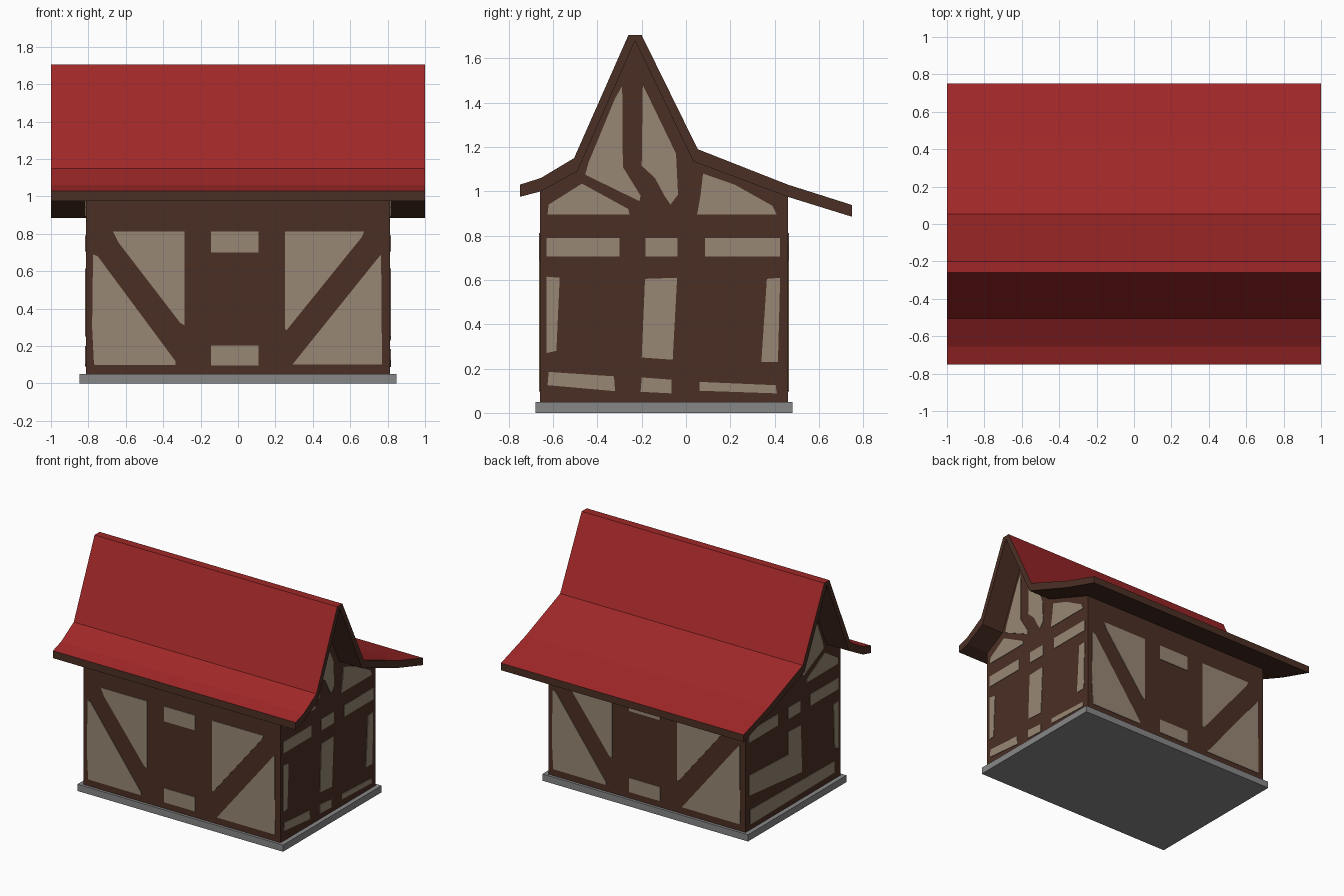
import bpy, bmesh


def material(name, rgb):
    lin = [((c / 255 + 0.055) / 1.055) ** 2.4 for c in rgb]
    m = bpy.data.materials.new(name)
    m.diffuse_color = (*lin, 1)
    return m


timber = material("dark timber", (75, 47, 36))
plaster = material("beige plaster", (151, 135, 116))
tiles = material("red tiles", (160, 39, 40))
stone = material("grey stone", (135, 135, 135))


def prisms(name, outlines, axis, d0, d1, mats):
    """Extrude 2D outlines from d0 to d1 along x (outline = y,z) or y (outline = x,z)."""
    bm = bmesh.new()
    for pts in outlines:
        def ring(d):
            return [bm.verts.new((d, u, v) if axis == "x" else (u, d, v)) for u, v in pts]
        a, b = ring(d0), ring(d1)
        bm.faces.new(a)
        bm.faces.new(b[::-1])
        n = len(pts)
        for i in range(n):
            j = (i + 1) % n
            bm.faces.new((a[j], a[i], b[i], b[j]))
    bmesh.ops.recalc_face_normals(bm, faces=bm.faces)
    me = bpy.data.meshes.new(name)
    bm.to_mesh(me)
    bm.free()
    for m in mats:
        me.materials.append(m)
    ob = bpy.data.objects.new(name, me)
    bpy.context.collection.objects.link(ob)
    return ob


def rect(u0, u1, v0, v1):
    return [(u0, v0), (u1, v0), (u1, v1), (u0, v1)]


# Stone base
prisms("stone_base", [rect(-0.68, 0.48, 0, 0.05)], "x", -0.847, 0.847, [stone])

# House body with gable ends
body = [(-0.66, 0.05), (0.46, 0.05), (0.46, 0.985), (0.035, 1.145),
        (-0.23, 1.69), (-0.492, 1.10), (-0.66, 1.01)]
prisms("house_body", [body], "x", -0.813, 0.813, [timber])

# Roof: red on top, timber at the edges and underneath
outer = [(-0.75, 1.03), (-0.655, 1.06), (-0.505, 1.15), (-0.26, 1.705),
         (-0.20, 1.705), (0.053, 1.19), (0.46, 1.03), (0.75, 0.938)]
inner = [(0.75, 0.885), (0.46, 0.975), (0.033, 1.135), (-0.23, 1.68),
         (-0.49, 1.09), (-0.655, 1.0), (-0.75, 0.975)]
roof = prisms("roof", [outer + inner], "x", -1, 1, [timber, tiles])
for f in roof.data.polygons:
    f.material_index = int(f.normal.z > 0.2)

# Front plaster panels; the back has the same ones turned half round
front = [
    [(-0.668, 0.812), (-0.285, 0.812), (-0.285, 0.31), (-0.31, 0.325), (-0.64, 0.755)],
    [(-0.775, 0.69), (-0.75, 0.68), (-0.335, 0.12), (-0.335, 0.098), (-0.77, 0.1), (-0.78, 0.3)],
    rect(-0.145, 0.11, 0.70, 0.812),
    rect(-0.145, 0.11, 0.097, 0.203),
    [(0.25, 0.812), (0.675, 0.812), (0.66, 0.78), (0.26, 0.285), (0.25, 0.295)],
    [(0.765, 0.69), (0.74, 0.66), (0.29, 0.1), (0.77, 0.1)],
]
prisms("front_panels", front, "y", -0.664, -0.655, [plaster])
back = [[(-x, z) for x, z in p] for p in front]
prisms("back_panels", back, "y", 0.455, 0.464, [plaster])

# Gable and upper row panels, shared by both sides
upper = [
    [(-0.288, 1.475), (-0.285, 1.11), (-0.205, 0.98), (-0.21, 0.955), (-0.25, 0.975),
     (-0.455, 1.075), (-0.44, 1.13), (-0.32, 1.42)],
    [(-0.195, 1.48), (-0.18, 1.45), (-0.045, 1.17), (-0.036, 0.985), (-0.07, 0.94),
     (-0.10, 0.985), (-0.14, 1.06), (-0.2, 1.115)],
    [(-0.625, 0.895), (-0.255, 0.895), (-0.26, 0.92), (-0.47, 1.035), (-0.62, 0.94)],
    [(0.05, 0.895), (0.41, 0.895), (0.39, 0.935), (0.22, 1.03), (0.077, 1.08), (0.065, 0.98)],
    rect(-0.63, -0.3, 0.705, 0.79),
    rect(-0.182, -0.038, 0.705, 0.79),
    rect(0.085, 0.425, 0.705, 0.79),
    [(-0.63, 0.27), (-0.585, 0.28), (-0.57, 0.61), (-0.63, 0.615)],
]
right_lower = [
    [(-0.2, 0.25), (-0.06, 0.24), (-0.04, 0.61), (-0.185, 0.605)],
    [(0.34, 0.23), (0.415, 0.23), (0.425, 0.61), (0.365, 0.605)],
    [(-0.625, 0.125), (-0.32, 0.098), (-0.325, 0.165), (-0.62, 0.185)],
    [(-0.205, 0.095), (-0.065, 0.088), (-0.065, 0.15), (-0.2, 0.16)],
    [(0.06, 0.1), (0.41, 0.088), (0.405, 0.125), (0.06, 0.14)],
]
prisms("right_panels", upper + right_lower, "x", 0.808, 0.817, [plaster])

# Left side has wider lower panels
left_lower = [
    [(0.42, 0.31), (-0.2, 0.25), (-0.185, 0.605), (-0.04, 0.61), (-0.04, 0.44), (0.42, 0.46)],
    [(0.41, 0.09), (-0.58, 0.1), (-0.58, 0.185), (0.41, 0.2)],
]
prisms("left_panels", upper + left_lower, "x", -0.817, -0.808, [plaster])
